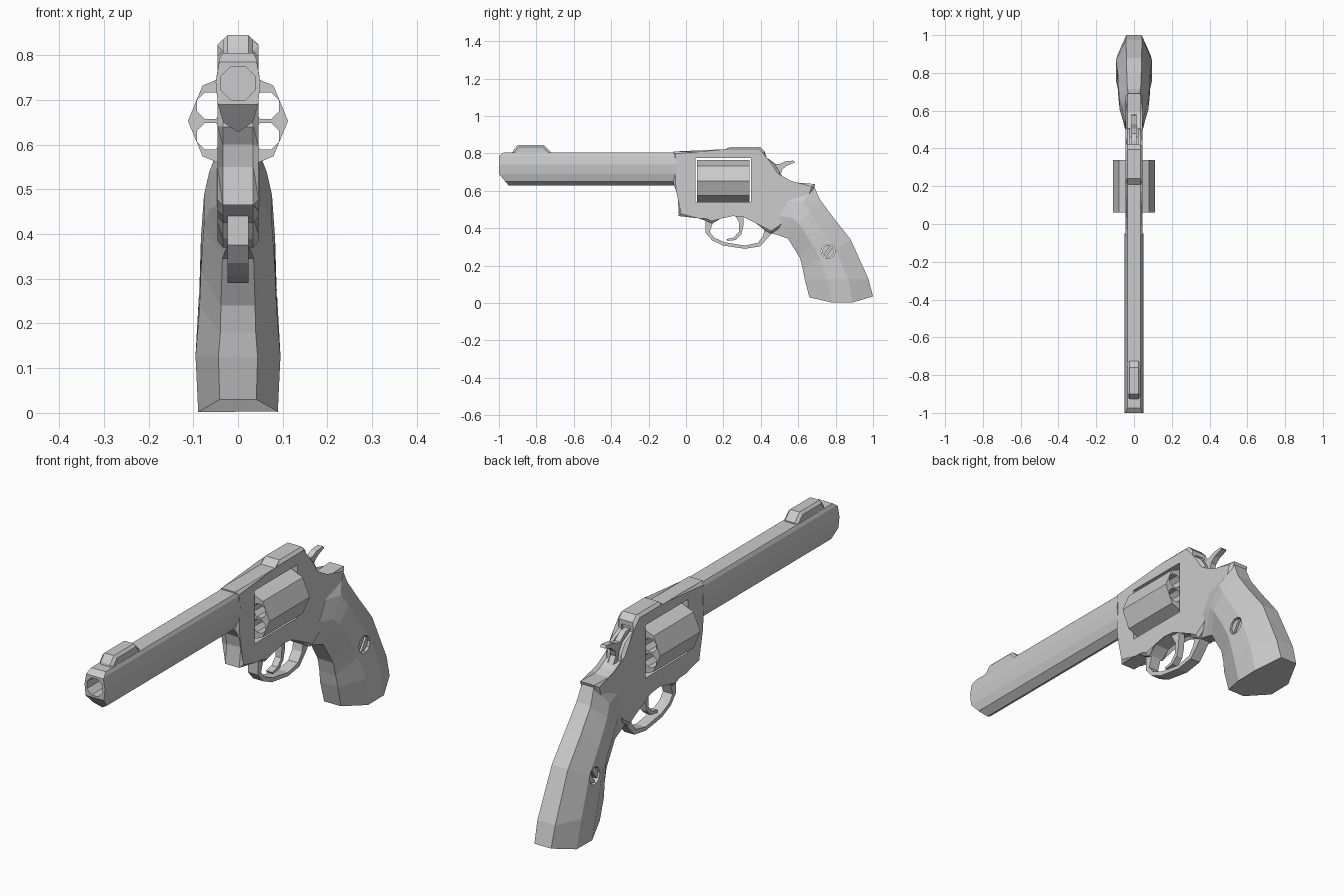
import bpy, bmesh
from math import cos, sin, tau, radians
from mathutils import Vector

if "Cube" in bpy.data.objects:
    bpy.data.objects.remove(bpy.data.objects["Cube"])


def loft(name, rings, bevel=0.0):
    """Skin a list of equal-length rings; optionally chamfer the cap edges."""
    bm = bmesh.new()
    vs = [[bm.verts.new(p) for p in r] for r in rings]
    n = len(vs[0])
    for a, b in zip(vs, vs[1:]):
        for i in range(n):
            j = (i + 1) % n
            bm.faces.new((a[i], a[j], b[j], b[i]))
    caps = [bm.faces.new(vs[0]), bm.faces.new(vs[-1])]
    if bevel:
        edges = list({e for f in caps for e in f.edges})
        bmesh.ops.bevel(bm, geom=edges, offset=bevel, segments=1,
                        profile=0.5, affect='EDGES')
    bmesh.ops.remove_doubles(bm, verts=bm.verts, dist=0.0005)
    bmesh.ops.recalc_face_normals(bm, faces=bm.faces)
    me = bpy.data.meshes.new(name)
    bm.to_mesh(me)
    bm.free()
    ob = bpy.data.objects.new(name, me)
    bpy.context.collection.objects.link(ob)
    return ob


def prism(name, profile, half, bevel=0.0):
    """Side profile (y, z) extruded across x."""
    return loft(name, [[(x, y, z) for y, z in profile] for x in (-half, half)], bevel)


def rod(name, axis, centre, r, a, b, sides=8, turn=0.0):
    """Polygonal rod along x or y from a to b."""
    rings = []
    for t in (a, b):
        ring = []
        for i in range(sides):
            ang = tau * i / sides + turn
            u, w = centre[0] + r * cos(ang), centre[1] + r * sin(ang)
            ring.append((t, u, w) if axis == 'x' else (u, t, w))
        rings.append(ring)
    return loft(name, rings)


def cut(target, cutter):
    """Subtract the cutter, then discard it."""
    m = target.modifiers.new("cut", 'BOOLEAN')
    m.operation, m.solver, m.object = 'DIFFERENCE', 'EXACT', cutter
    bpy.context.view_layer.objects.active = target
    bpy.ops.object.modifier_apply(modifier=m.name)
    bpy.data.objects.remove(cutter)


# Barrel with full underlug, chamfered muzzle and bore
half = [(0.035, 0.805), (0.042, 0.79), (0.05, 0.74), (0.045, 0.69), (0.033, 0.65)]
section = half + [(0, 0.628)] + [(-x, z) for x, z in reversed(half)]
muzzle = [(x, -1, min(max(z, 0.69), 0.785)) for x, z in section]
shoulder = [(x, -1 + max(0, 0.69 - z) * 0.85 + max(0, z - 0.785) * 1.3, z) for x, z in section]
breech = [(x, -0.05, z) for x, z in section]
barrel = loft("barrel", [muzzle, shoulder, breech])
cut(barrel, rod("bore", 'y', (0, 0.737), 0.041, -1.1, -0.85, 8, tau / 16))

# Front sight
prism("front_sight", [(-0.93, 0.79), (-0.925, 0.815), (-0.90, 0.845), (-0.76, 0.845),
                      (-0.725, 0.81), (-0.725, 0.79)], 0.034, 0.011)

# Frame with cylinder window and hammer slot
frame = prism("frame", [
    (-0.068, 0.81), (0.21, 0.81), (0.24, 0.835), (0.395, 0.835), (0.42, 0.81), (0.42, 0.77),
    (0.475, 0.74), (0.50, 0.70), (0.505, 0.67), (0.55, 0.645), (0.59, 0.632), (0.69, 0.636),
    (0.67, 0.58), (0.60, 0.50), (0.50, 0.40), (0.455, 0.37), (0.42, 0.39), (0.38, 0.437),
    (0.315, 0.47), (0.25, 0.477), (0.18, 0.462), (0.14, 0.425), (0.105, 0.44), (0.07, 0.465),
    (-0.04, 0.465), (-0.03, 0.55), (-0.04, 0.60), (-0.068, 0.64)], 0.046, 0.012)
cut(frame, prism("window", [(0.05, 0.54), (0.348, 0.54), (0.348, 0.775), (0.05, 0.775)], 0.2))
cut(frame, prism("slot", [(0.41, 0.70), (0.46, 0.66), (0.60, 0.66), (0.60, 0.79), (0.41, 0.79)], 0.02))

# Eight-sided cylinder with six open chambers
cylinder = rod("cylinder", 'y', (0, 0.653), 0.112, 0.06, 0.34)
for i in range(6):
    a = tau * i / 6 + tau / 12
    cut(cylinder, rod("chamber", 'y', (0.072 * cos(a), 0.653 + 0.068 * sin(a)),
                      0.032, 0.0, 0.4, 8, tau / 16))

# Trigger guard strap
outer = [(0.105, 0.442), (0.105, 0.375), (0.14, 0.335), (0.20, 0.307), (0.315, 0.29),
         (0.395, 0.303), (0.435, 0.345), (0.46, 0.375)]
inner = [(0.145, 0.432), (0.127, 0.38), (0.15, 0.35), (0.205, 0.325), (0.315, 0.307),
         (0.385, 0.322), (0.413, 0.36), (0.42, 0.395)]
prism("trigger_guard", outer + inner[::-1], 0.024)

# Trigger crescent
prism("trigger", [(0.25, 0.49), (0.285, 0.43), (0.282, 0.38), (0.255, 0.35), (0.217, 0.342),
                  (0.222, 0.332), (0.265, 0.337), (0.295, 0.365), (0.306, 0.41), (0.31, 0.49)], 0.015)

# Hammer with curved spur
prism("hammer", [(0.40, 0.775), (0.44, 0.772), (0.48, 0.742), (0.505, 0.745), (0.53, 0.757),
                 (0.575, 0.762), (0.583, 0.752), (0.54, 0.735), (0.515, 0.715), (0.508, 0.69),
                 (0.53, 0.655), (0.40, 0.65)], 0.013)

# Grip lofted from front strap to back strap: front (y, z), back (y, z), half width, sag
stations = [
    ((0.45, 0.375), (0.59, 0.625), 0.047, 0),
    ((0.50, 0.36), (0.685, 0.625), 0.064, 0),
    ((0.545, 0.345), (0.715, 0.555), 0.076, 0),
    ((0.61, 0.24), (0.785, 0.46), 0.083, 0),
    ((0.625, 0.18), (0.88, 0.34), 0.086, 0),
    ((0.635, 0.125), (0.975, 0.13), 0.095, 0),
    ((0.66, 0.03), (1.0, 0.035), 0.089, 0.03)]
shape = [(0, 0.46), (0.36, 1), (0.68, 1), (1, 0.46)]
rings = []
for f, b, w, sag in stations:
    f, b = Vector(f), Vector(b)
    side = []
    for t, k in shape:
        p = f.lerp(b, t)
        side.append((w * k, p.x, p.y - (sag if k == 1 else 0)))
    rings.append(side + [(-x, y, z) for x, y, z in reversed(side)])
grip = loft("grip", rings)
cut(grip, rod("screw_hole", 'x', (0.76, 0.277), 0.038, -0.2, 0.2, 10))

# Slotted grip screw, showing on both sides
screw = rod("grip_screw", 'x', (0.76, 0.277), 0.034, -0.078, 0.078, 10)
d, n = Vector((cos(radians(55)), sin(radians(55)))) * 0.05, Vector((-0.82, 0.57)) * 0.007
c = Vector((0.76, 0.277))
for s in (-1, 1):
    quad = [c + d + n, c - d + n, c - d - n, c + d - n]
    cut(screw, loft("screw_slot", [[(s * x, p.x, p.y) for p in quad] for x in (0.062, 0.1)]))
